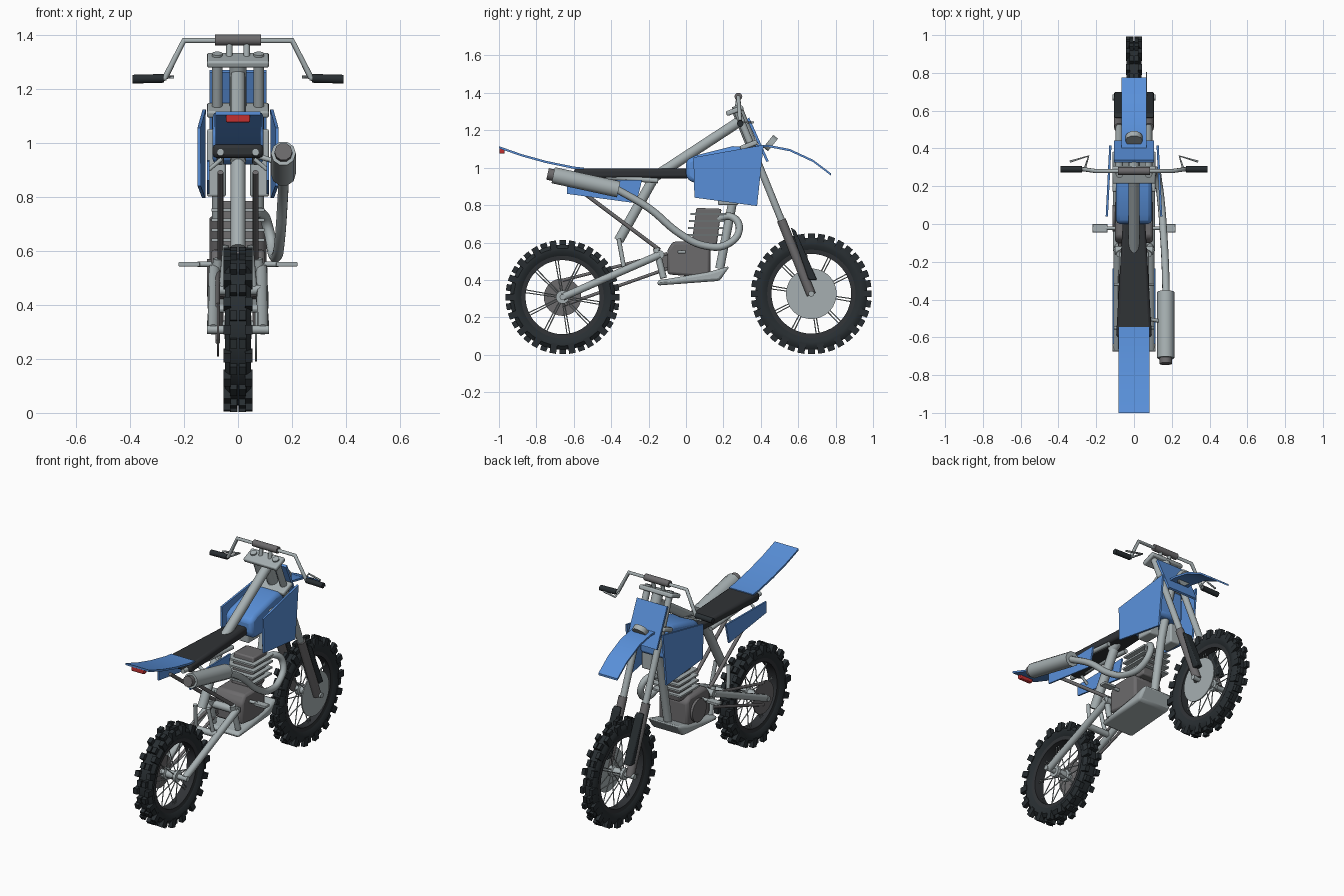
import bpy, bmesh, math
from mathutils import Matrix, Vector

cube = bpy.data.objects.get("Cube")
if cube:
    bpy.data.objects.remove(cube)


def material(name, *rgb):
    m = bpy.data.materials.new(name)
    m.use_nodes = True
    m.diffuse_color = (*rgb, 1)
    m.node_tree.nodes["Principled BSDF"].inputs["Base Color"].default_value = (*rgb, 1)
    return m


BLUE = material("blue plastic", .1, .28, .7)
METAL = material("light metal", .38, .43, .44)
DARK = material("dark metal", .15, .145, .15)
RUBBER = material("black rubber", .021, .027, .031)
SEAT = material("seat vinyl", .03, .033, .037)
RED = material("red lens", .55, .03, .03)


def finish(name, bm, mat, bevel=0, mirror=False, smooth=True):
    bmesh.ops.recalc_face_normals(bm, faces=bm.faces)
    me = bpy.data.meshes.new(name)
    bm.to_mesh(me)
    bm.free()
    me.materials.append(mat)
    if smooth:
        for p in me.polygons:
            p.use_smooth = True
        me.set_sharp_from_angle(angle=math.radians(35))
    ob = bpy.data.objects.new(name, me)
    bpy.context.collection.objects.link(ob)
    if bevel:
        b = ob.modifiers.new("Bevel", 'BEVEL')
        b.width, b.segments, b.limit_method = bevel, 2, 'ANGLE'
    if mirror:
        ob.modifiers.new("Mirror", 'MIRROR')
    return ob


def prism(name, outline, x0, x1, mat, bevel=0, mirror=False):
    """Side outline of (y, z) points extruded across x."""
    bm = bmesh.new()
    face = bm.faces.new([bm.verts.new((x0, y, z)) for y, z in outline])
    ext = bmesh.ops.extrude_face_region(bm, geom=[face])
    bmesh.ops.translate(bm, vec=(x1 - x0, 0, 0),
                        verts=[v for v in ext["geom"] if isinstance(v, bmesh.types.BMVert)])
    return finish(name, bm, mat, bevel, mirror)


def box(name, x0, x1, y0, y1, z0, z1, mat, bevel=0, mirror=False):
    return prism(name, [(y0, z0), (y1, z0), (y1, z1), (y0, z1)], x0, x1, mat, bevel, mirror)


def ribbon(name, path, half, mat, t=.012):
    return prism(name, path + [(y, z - t) for y, z in reversed(path)], -half, half, mat)


def tubes(name, paths, r, mat, mirror=False, curved=False):
    """Round tubes along one or more paths."""
    cu = bpy.data.curves.new(name, 'CURVE')
    cu.dimensions, cu.bevel_depth, cu.bevel_resolution = '3D', r, 3 if r > .006 else 1
    cu.use_fill_caps = True
    cu.materials.append(mat)
    if mirror:
        paths = paths + [[(-x, y, z) for x, y, z in p] for p in paths]
    for path in paths:
        if curved:
            s = cu.splines.new('BEZIER')
            s.bezier_points.add(len(path) - 1)
            for bp, co in zip(s.bezier_points, path):
                bp.co = co
                bp.handle_left_type = bp.handle_right_type = 'AUTO'
            s.resolution_u = 6
        else:
            s = cu.splines.new('POLY')
            s.points.add(len(path) - 1)
            for p, co in zip(s.points, path):
                p.co = (*co, 1)
    ob = bpy.data.objects.new(name, cu)
    bpy.context.collection.objects.link(ob)
    return ob


def lathe(name, y, z, profile, mat, closed=True):
    """Spin an (x, radius) profile around a crosswise axle."""
    bm = bmesh.new()
    vs = [bm.verts.new((x, y, z + r)) for x, r in profile]
    edges = [bm.edges.new(p) for p in zip(vs, vs[1:])]
    if closed:
        edges.append(bm.edges.new((vs[-1], vs[0])))
    bmesh.ops.spin(bm, geom=vs + edges, cent=(0, y, z), axis=(1, 0, 0),
                   angle=math.tau, steps=48, use_merge=True)
    bmesh.ops.remove_doubles(bm, verts=bm.verts, dist=.0002)
    return finish(name, bm, mat)


def disc(name, y, z, x0, x1, r, mat):
    return lathe(name, y, z, [(x0, 0), (x0, r), (x1, r), (x1, 0)], mat, False)


def wheel(side, y, z, R, inner, w):
    top = R - .02
    half = [(w * .6, inner + .02), (w * .92, inner + .045), (w * .92, top - .025), (w * .6, top - .005)]
    lathe(side + "_tyre", y, z, half + [(-x, r) for x, r in reversed(half)], RUBBER)
    lathe(side + "_rim", y, z, [(w * .65, inner + .028), (w * .6, inner), (-w * .6, inner),
                                (-w * .65, inner + .028)], SEAT)
    # tread blocks alternate between shoulder and centre pairs
    bm = bmesh.new()
    count = 36
    for i in range(count):
        turn = Matrix.Translation((0, y, z)) @ Matrix.Rotation(math.tau * i / count, 4, 'X')
        x, wide, low = (w * .74, w * .52, top - .035) if i % 2 else (w * .31, w * .5, top - .01)
        for s in (-1, 1):
            bmesh.ops.create_cube(bm, size=1, matrix=turn
                                  @ Matrix.Translation((s * x, 0, (low + R - .001) / 2))
                                  @ Matrix.Diagonal((wide, R * .115, R - .001 - low, 1)))
    finish(side + "_tread", bm, RUBBER, smooth=False)
    # spokes and hub
    spokes = []
    for i in range(20):
        a = math.tau * i / 20
        s = 1 if i % 2 else -1
        d = Vector((0, math.sin(a), math.cos(a)))
        e = Vector((0, math.sin(a + s * .12), math.cos(a + s * .12)))
        c = Vector((0, y, z))
        spokes.append([c + d * .03 + Vector((s * .035, 0, 0)), c + e * (inner + .005)])
    tubes(side + "_spokes", spokes, .0032, METAL)
    lathe(side + "_hub", y, z, [(-.05, 0), (-.05, .035), (-.03, .035), (-.025, .024), (.025, .024),
                                (.03, .035), (.05, .035), (.05, 0)], METAL, False)
    tubes(side + "_axle", [[(-.115, y, z), (.115, y, z)]], .016, METAL)


RY, RZ, FY, FZ = -.66, .308, .67, .326
wheel("rear", RY, RZ, .306, .198, .053)
wheel("front", FY, FZ, .324, .213, .042)
disc("front_brake_disc", FY, FZ, .063, .07, .135, METAL)
disc("rear_sprocket", RY, RZ, -.078, -.071, .1, DARK)
disc("drive_sprocket", -.1, .5, -.08, -.07, .04, DARK)
tubes("chain", [[(-.075, RY, RZ + .09), (-.075, -.1, .54)],
                [(-.075, RY, RZ - .045), (-.075, -.1, .46)]], .009, DARK)

# swingarm, shock and frame
tubes("swingarm", [[(.092, RY, RZ), (.088, -.14, .535)]], .021, METAL, mirror=True)
tubes("swingarm_pivot", [[(-.1, -.14, .535), (.1, -.14, .535)]], .024, METAL)
tubes("swingarm_bridge", [[(-.085, -.33, .455), (.085, -.33, .455)]], .02, METAL)
tubes("shock_absorber", [[(0, -.18, .93), (0, -.36, .61)]], .028, METAL)
tubes("shock_link", [[(.045, -.36, .62), (.06, -.33, .455)]], .012, METAL, mirror=True)
tubes("top_tube", [[(0, .29, 1.25), (0, -.2, .93)]], .029, METAL)
tubes("steering_head", [[(0, .275, 1.31), (0, .36, 1.1)]], .032, METAL)
tubes("down_tube", [[(0, .34, 1.13), (0, .25, .82), (0, .18, .46)]], .025, METAL)
tubes("subframe_rails", [[(.065, -.64, .965), (.065, -.15, .93)]], .014, METAL, mirror=True)
tubes("subframe_braces", [[(.065, -.58, .89), (.065, -.14, .56)]], .011, DARK, mirror=True)
tubes("frame_cradle", [[(.075, -.16, .57), (.085, -.12, .41)]], .018, METAL, mirror=True)

# engine
prism("engine_case", [(-.1, .43), (.13, .41), (.13, .58), (.1, .605), (-.07, .605), (-.1, .56)],
      -.1, .1, DARK, .015)
prism("engine_cylinder", [(.03, .59), (.055, .785), (.19, .78), (.165, .59)], -.07, .07, DARK, .008)
for i in range(4):
    z = .635 + i * .037
    box(f"cooling_fin_{i + 1}", -.098, .098, .005 + i * .006, .195 + i * .006, z, z + .011, METAL)
disc("clutch_cover", .03, .5, -.115, .0, .07, DARK)
prism("skid_plate", [(-.155, .37), (.18, .395), (.235, .475), (.13, .445), (-.1, .405), (-.15, .4)],
      -.112, .112, METAL, .02)
box("foot_peg", .14, .22, -.045, 0, .542, .558, METAL, .003, True)
tubes("foot_peg_mount", [[(.08, -.022, .55), (.15, -.022, .55)]], .01, METAL, mirror=True)

# exhaust
tubes("exhaust_pipe", [[(.04, .15, .72), (.09, .25, .735), (.115, .285, .67), (.13, .22, .59),
                        (.145, .1, .583), (.155, -.03, .645), (.165, -.2, .785), (.17, -.37, .885)]],
      .02, METAL, curved=True)
tubes("muffler", [[(.168, -.36, .884), (.168, -.71, .96)]], .046, METAL)
tubes("muffler_tip", [[(.168, -.7, .958), (.168, -.74, .967)]], .033, DARK)
tubes("muffler_bracket", [[(.168, -.52, .92), (.06, -.5, .955)]], .01, METAL)

# bodywork
prism("fuel_tank", [(.0, .95), (0, 1.04), (.05, 1.065), (.25, 1.115), (.33, 1.11), (.33, .92), (.03, .92)],
      -.095, .095, BLUE, .028)
shroud = prism("tank_shroud", [(.04, 1.055), (.415, 1.122), (.38, .795), (.045, .84)],
               .138, .15, BLUE, 0, True)
for v in shroud.data.vertices:
    v.co.x -= (v.co.y - .04) * .05
box("radiator", .045, .115, .17, .28, .8, 1.05, METAL, .008, True)
prism("side_panel", [(-.635, .93), (-.235, .935), (-.265, .81), (-.635, .86)], .105, .115, BLUE, 0, True)
tubes("panel_mounts", [[(.06, y, .94), (.108, y, .9)] for y in (-.55, -.32)], .008, METAL, mirror=True)
ribbon("rear_fender", [(-1, 1.115), (-.88, 1.073), (-.75, 1.037), (-.6, 1.006), (-.545, 1.0)], .083, BLUE)
box("tail_light", -.045, .045, -.997, -.97, 1.075, 1.103, RED, .005)
ribbon("front_fender", [(.36, 1.12), (.44, 1.122), (.555, 1.1), (.68, 1.042), (.775, .97)], .066, BLUE)
prism("number_plate", [(.325, 1.26), (.338, 1.268), (.442, 1.035), (.43, 1.03)], -.105, .105, BLUE)
tubes("headlight", [[(0, .44, 1.142), (0, .465, 1.122)]], .045, METAL)

# seat tapers toward the tank
seat = box("seat", -.095, .095, -.6, .02, .943, .995, SEAT, .015)
for v in seat.data.vertices:
    if v.co.y > 0:
        v.co.x *= .62

# forks
def fork(z):
    return .275 + (1.30 - z) * .405


X = .077
tubes("fork_tubes", [[(X, fork(1.33), 1.33), (X, fork(.7), .7)]], .02, METAL, mirror=True)
tubes("fork_legs", [[(X + .003, fork(.72), .72), (X + .003, FY, FZ - .005)]], .026, DARK, mirror=True)
prism("fork_guard", [(fork(.67) + .03, .68), (fork(.67) + .055, .665), (fork(.41) + .065, .4),
                     (fork(.41) + .02, .4)], .052, .105, RUBBER, .006, True)
for name, z in (("upper_clamp", 1.31), ("lower_clamp", 1.125)):
    y = fork(z)
    prism(name, [(y - .05, z - .035), (y + .04, z), (y + .03, z + .025), (y - .06, z - .01)],
          -.115, .115, METAL, .008)

# handlebar
tubes("handlebar", [[(-.27, .29, 1.24), (-.2, .28, 1.378), (.2, .28, 1.378), (.27, .29, 1.24)]], .011, METAL)
tubes("bar_ends", [[(.265, .29, 1.24), (.3, .29, 1.237)]], .011, METAL, mirror=True)
tubes("grips", [[(.275, .29, 1.238), (.39, .29, 1.235)]], .017, RUBBER, mirror=True)
tubes("levers", [[(.26, .295, 1.243), (.24, .36, 1.243), (.34, .33, 1.24)]], .006, METAL, mirror=True)
tubes("bar_pad", [[(-.085, .28, 1.38), (.085, .28, 1.38)]], .021, DARK)
tubes("bar_risers", [[(.032, .27, 1.31), (.032, .28, 1.375)]], .012, METAL, mirror=True)
